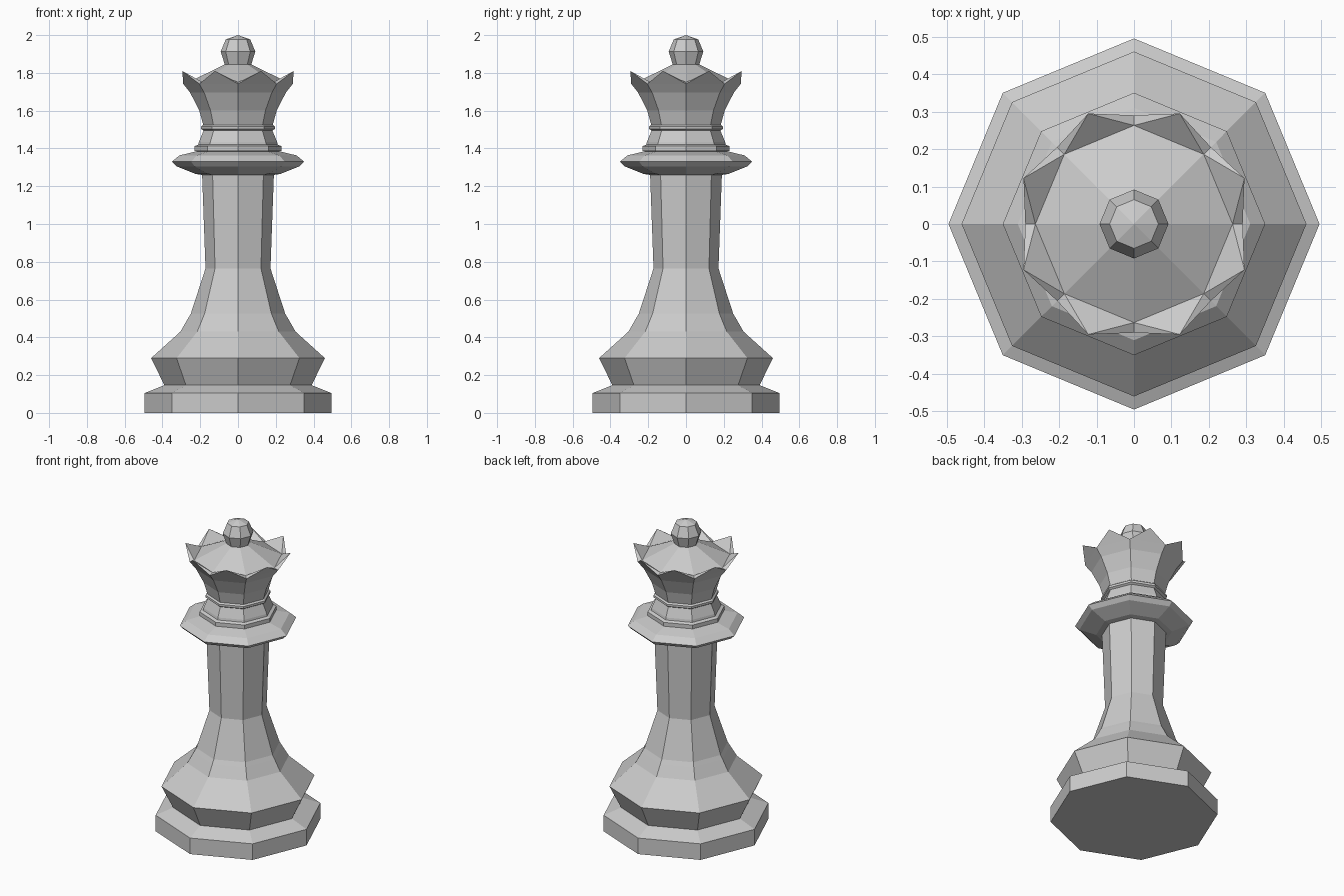
import bpy, bmesh, math

if "Cube" in bpy.data.objects:
    bpy.data.objects.remove(bpy.data.objects["Cube"])

SIDES = 8


def ring(bm, r, z, turn=0.0):
    """One octagonal ring, or a single pole vertex when r is 0."""
    if r == 0:
        return [bm.verts.new((0, 0, z))]
    step = 2 * math.pi / SIDES
    return [bm.verts.new((r * math.cos((i + turn) * step),
                          r * math.sin((i + turn) * step), z)) for i in range(SIDES)]


def bridge(bm, a, b):
    for i in range(SIDES):
        j = (i + 1) % SIDES
        quad = [a[i % len(a)], a[j % len(a)], b[j % len(b)], b[i % len(b)]]
        bm.faces.new(list(dict.fromkeys(quad)))


def lathe(bm, profile):
    rings = [ring(bm, r, z) for r, z in profile]
    for a, b in zip(rings, rings[1:]):
        bridge(bm, a, b)
    return rings


def finish(bm, name):
    mesh = bpy.data.meshes.new(name)
    bm.to_mesh(mesh)
    bm.free()
    obj = bpy.data.objects.new(name, mesh)
    bpy.context.collection.objects.link(obj)


def turned_part(name, profile, floor=False):
    bm = bmesh.new()
    rings = lathe(bm, profile)
    if floor:
        bm.faces.new(rings[0][::-1])
    finish(bm, name)


# Stepped foot
turned_part("base", [(0.495, 0), (0.495, 0.105), (0.39, 0.147), (0.46, 0.29),
                     (0.305, 0.43)], floor=True)

# Flared shaft
turned_part("shaft", [(0.305, 0.43), (0.265, 0.50), (0.25, 0.525),
                      (0.172, 0.765), (0.19, 1.26)])

# Wide collar with a small step above it
turned_part("collar", [(0.19, 1.26), (0.225, 1.265), (0.325, 1.305), (0.35, 1.33),
                       (0.31, 1.363), (0.22, 1.385), (0.23, 1.387), (0.23, 1.412),
                       (0.21, 1.42)])

# Neck with a thin bead
turned_part("neck", [(0.21, 1.42), (0.207, 1.435), (0.182, 1.495), (0.195, 1.503),
                     (0.195, 1.517), (0.184, 1.525)])

# Crown: flared cup, eight points, and a low conical lid
bm = bmesh.new()
outer = lathe(bm, [(0.184, 1.525), (0.205, 1.60), (0.253, 1.695), (0.29, 1.742)])[-1]
inner = lathe(bm, [(0.263, 1.75), (0.07, 1.845)])[0]
tips = ring(bm, 0.319, 1.81, turn=0.5)
for i in range(SIDES):
    j = (i + 1) % SIDES
    bm.faces.new((outer[i], outer[j], tips[i]))
    bm.faces.new((outer[j], inner[j], tips[i]))
    bm.faces.new((inner[j], inner[i], tips[i]))
    bm.faces.new((inner[i], outer[i], tips[i]))
finish(bm, "crown")

# Faceted ball on top
turned_part("finial", [(0.07, 1.845), (0.092, 1.912), (0.065, 1.977), (0, 2.0)])
